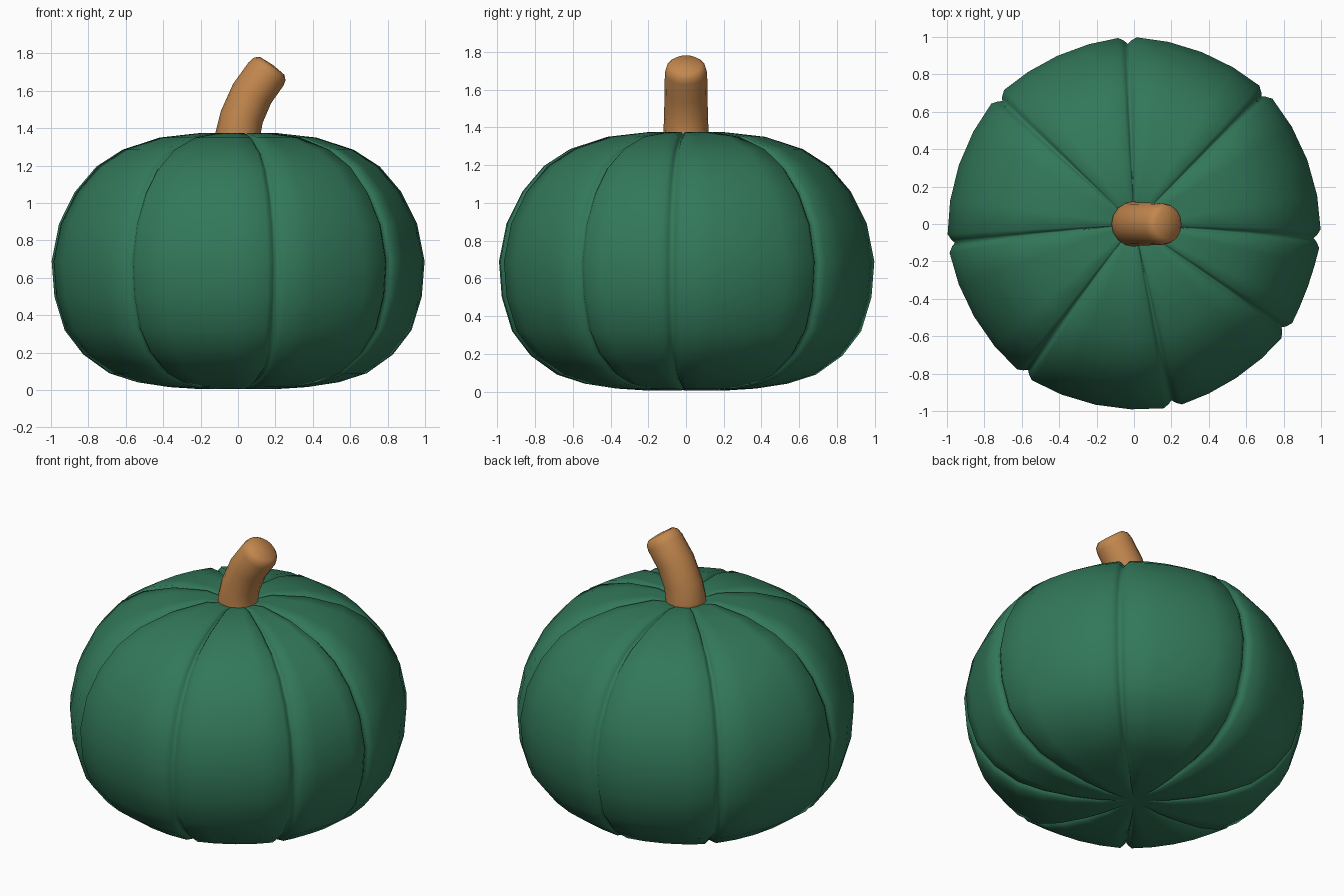
import bpy, bmesh, math
from mathutils import Vector

if "Cube" in bpy.data.objects:
    bpy.data.objects.remove(bpy.data.objects["Cube"])


def material(name, rgb):
    m = bpy.data.materials.new(name)
    m.diffuse_color = (*rgb, 1)
    m.use_nodes = True
    m.node_tree.nodes["Principled BSDF"].inputs["Base Color"].default_value = m.diffuse_color
    return m


def skin(name, rings, start, end, mat):
    """Bridge closed rings of points and fan both ends to a centre point."""
    bm = bmesh.new()
    loops = [[bm.verts.new(p) for p in ring] for ring in rings]
    n = len(loops[0])
    a, b = bm.verts.new(start), bm.verts.new(end)
    for lo, hi in zip(loops, loops[1:]):
        for i in range(n):
            j = (i + 1) % n
            bm.faces.new((lo[i], lo[j], hi[j], hi[i]))
    for i in range(n):
        j = (i + 1) % n
        bm.faces.new((a, loops[0][j], loops[0][i]))
        bm.faces.new((b, loops[-1][i], loops[-1][j]))
    bmesh.ops.recalc_face_normals(bm, faces=bm.faces)
    for f in bm.faces:
        f.smooth = True
    me = bpy.data.meshes.new(name)
    bm.to_mesh(me)
    bm.free()
    me.materials.append(mat)
    ob = bpy.data.objects.new(name, me)
    bpy.context.collection.objects.link(ob)
    return ob


green = material("dark green skin", (0.032, 0.188, 0.102))
brown = material("brown stem", (0.546, 0.242, 0.076))

# Pumpkin body: side profile (radius, height) swept round, with uneven creases
profile = [(0.08, 0.012), (0.2, 0.005), (0.37, 0.016), (0.54, 0.042), (0.69, 0.09),
           (0.83, 0.19), (0.93, 0.32), (0.985, 0.5), (1.0, 0.69), (0.96, 0.89),
           (0.875, 1.06), (0.76, 1.195), (0.62, 1.285), (0.42, 1.35),
           (0.2, 1.375), (0.1, 1.355)]
creases = [-174, -126, -78, -35, -4.5, 45, 92, 137]

# Columns: (angle, radius factor, crease depth)
columns = []
for k, a in enumerate(creases):
    b = creases[k + 1] if k < 7 else creases[0] + 360
    a, b = math.radians(a), math.radians(b)
    columns += [(a, 0.997, 0.034), (a + 0.018, 0.998, 0.018), (a + 0.05, 0.998, 0.0)]
    for t in (0.27, 0.5, 0.73):
        columns.append((a + (b - a) * t, 0.988 if t == 0.5 else 0.991, 0.0))
    columns += [(b - 0.05, 0.998, 0.0), (b - 0.018, 0.998, 0.018)]

rings = []
for i, (r, z) in enumerate(profile):
    r0, z0 = profile[max(i - 1, 0)]
    r1, z1 = profile[min(i + 1, len(profile) - 1)]
    normal = Vector((z1 - z0, r0 - r1)).normalized()
    fade = min(1, max(0, (r - 0.08) / 0.3))
    ring = []
    for ang, k, depth in columns:
        rr = r * k - normal.x * depth * fade
        zz = z - normal.y * depth * fade
        ring.append((rr * math.cos(ang), rr * math.sin(ang), max(zz, 0)))
    rings.append(ring)
skin("pumpkin_body", rings, (0, 0, 0.015), (0, 0, 1.34), green)

# Stem: bent tube with a rounded cap, rings are (x, z, radius, tilt in degrees)
stem = [(0, 1.3, 0.122, 0), (0, 1.37, 0.12, 4), (0.02, 1.46, 0.116, 16),
        (0.075, 1.585, 0.114, 27), (0.15, 1.69, 0.112, 34),
        (0.17, 1.717, 0.104, 36), (0.182, 1.734, 0.082, 36)]
stem_rings = []
for x, z, r, tilt in stem:
    t = math.radians(tilt)
    ring = []
    for s in range(16):
        a = math.tau * s / 16
        u, v = r * math.cos(a), r * math.sin(a)
        ring.append((x + u * math.cos(t), v, z - u * math.sin(t)))
    stem_rings.append(ring)
skin("stem", stem_rings, (0, 0, 1.3), (0.186, 0, 1.739), brown)
